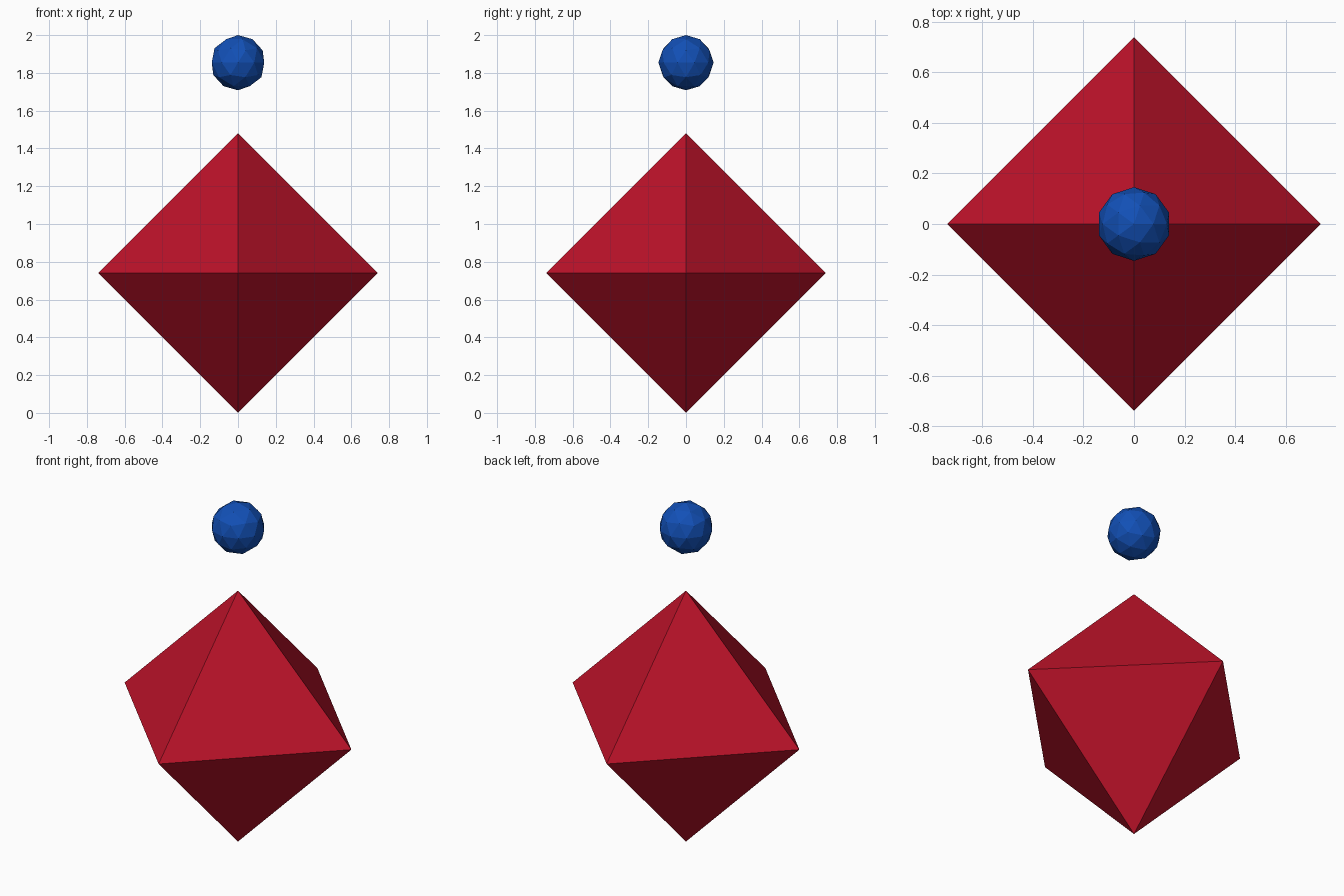
import bpy
import bmesh
from mathutils import Vector

if "Cube" in bpy.data.objects:
    bpy.data.objects.remove(bpy.data.objects["Cube"])


def material(name, color):
    m = bpy.data.materials.new(name)
    m.diffuse_color = (*color, 1.0)
    m.use_nodes = True
    m.node_tree.nodes["Principled BSDF"].inputs["Base Color"].default_value = m.diffuse_color
    return m


def add_object(name, bm, mat, z):
    mesh = bpy.data.meshes.new(name)
    bm.to_mesh(mesh)
    bm.free()
    mesh.materials.append(mat)
    obj = bpy.data.objects.new(name, mesh)
    obj.location.z = z
    bpy.context.collection.objects.link(obj)


red = material("crimson", (0.50, 0.006, 0.022))
blue = material("royal blue", (0.006, 0.08, 0.47))

# Large octahedron standing on its tip: hull of the six axis points
R = 0.74
bm = bmesh.new()
for axis in range(3):
    for sign in (-1, 1):
        p = Vector((0, 0, 0))
        p[axis] = sign * R
        bm.verts.new(p)
bmesh.ops.convex_hull(bm, input=bm.verts[:])
bmesh.ops.recalc_face_normals(bm, faces=bm.faces[:])
add_object("diamond_body", bm, red, R)

# Small faceted ball floating above
r = 0.146
bm = bmesh.new()
bmesh.ops.create_icosphere(bm, subdivisions=2, radius=r)
add_object("floating_ball", bm, blue, 2 - r)
